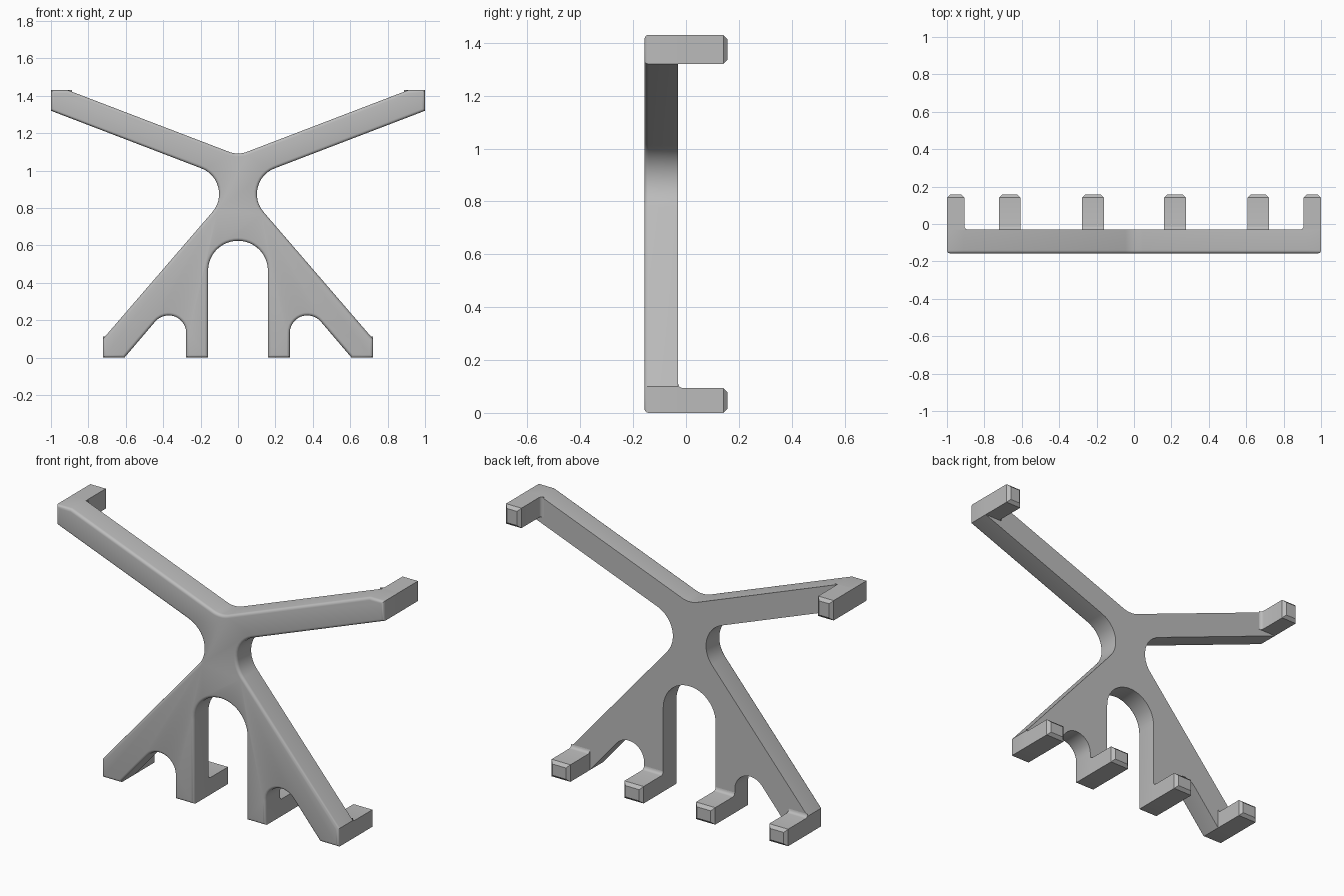
import bpy, bmesh, math
from mathutils import Vector

if "Cube" in bpy.data.objects:
    bpy.data.objects.remove(bpy.data.objects["Cube"], do_unlink=True)

FRONT, BACK, TIP = -0.157, -0.03, 0.157

grey = bpy.data.materials.new("plain grey")
grey.use_nodes = True
grey.diffuse_color = (0.5, 0.5, 0.5, 1)
grey.node_tree.nodes["Principled BSDF"].inputs["Base Color"].default_value = (0.5, 0.5, 0.5, 1)


def rounded(corners, steps=12):
    """Outline from (u, v, radius) corners, each filleted by a tangent arc."""
    out = []
    for i, (u, v, r) in enumerate(corners):
        p = Vector((u, v))
        if r == 0:
            out.append(p)
            continue
        a = (Vector(corners[i - 1][:2]) - p).normalized()
        b = (Vector(corners[(i + 1) % len(corners)][:2]) - p).normalized()
        half = a.angle(b) / 2
        centre = p + (a + b).normalized() * r / math.sin(half)
        start = p + a * r / math.tan(half) - centre
        end = p + b * r / math.tan(half) - centre
        sweep = start.angle(end)
        for k in range(steps + 1):
            t = k / steps
            out.append(centre + (start * math.sin((1 - t) * sweep)
                                 + end * math.sin(t * sweep)) / math.sin(sweep))
    return [p for i, p in enumerate(out) if (p - out[i - 1]).length > 1e-4]


def prism(name, outline, place, lo, hi, bevel_y, width, segments, open_y=None):
    """Extrude an outline from lo to hi and bevel the rim of its face at bevel_y."""
    bm = bmesh.new()
    face = bm.faces.new([bm.verts.new(place(p.x, p.y, lo)) for p in outline])
    top = bmesh.ops.extrude_face_region(bm, geom=[face], use_keep_orig=True)["geom"]
    shift = Vector(place(0, 0, hi)) - Vector(place(0, 0, lo))
    bmesh.ops.translate(bm, vec=shift, verts=[g for g in top if isinstance(g, bmesh.types.BMVert)])
    bmesh.ops.recalc_face_normals(bm, faces=bm.faces)
    if open_y is not None:
        bmesh.ops.delete(bm, context="FACES_ONLY", geom=[
            f for f in bm.faces if all(abs(v.co.y - open_y) < 1e-4 for v in f.verts)])
    rim = [e for e in bm.edges if all(abs(v.co.y - bevel_y) < 1e-4 for v in e.verts)]
    bmesh.ops.bevel(bm, geom=rim, offset=width, segments=segments, profile=0.5, affect="EDGES")
    mesh = bpy.data.meshes.new(name)
    bm.to_mesh(mesh)
    bm.free()
    mesh.materials.append(grey)
    obj = bpy.data.objects.new(name, mesh)
    bpy.context.collection.objects.link(obj)
    bpy.ops.object.select_all(action="DESELECT")
    obj.select_set(True)
    bpy.context.view_layer.objects.active = obj
    bpy.ops.object.shade_smooth_by_angle(angle=math.radians(32))


# Branching front plate: arm, waist, outer leg, small arch, inner leg, tall arch
half = [(0.91, 1.43, 0), (1, 1.43, 0), (1, 1.32, 0), (0, 0.937, 0.147),
        (0.722, 0.1, 0), (0.722, 0, 0), (0.607, 0, 0), (0.277, 0.387, 0.094),
        (0.277, 0, 0), (0.16, 0, 0), (0.16, 0.625, 0.16)]
corners = [(0, 1.082, 0.13)] + half + [(-x, z, r) for x, z, r in reversed(half)]
prism("front_plate", rounded(corners), lambda u, v, w: (u, w, v),
      FRONT, BACK, FRONT, 0.016, 4)

# Pegs reach back from the arm tips and the feet, with a fillet at the root
for side, s in (("left", 1), ("right", -1)):
    arm = [(1, BACK, 0), (1, TIP, 0), (0.906, TIP, 0), (0.906, BACK, 0.018), (0.88, BACK, 0)]
    prism(side + "_arm_peg", rounded(arm, 4), lambda u, v, w: (s * u, v, w),
          1.32, 1.43, TIP, 0.016, 1, BACK)
    foot = [(BACK, 0, 0), (TIP, 0, 0), (TIP, 0.094, 0), (BACK, 0.094, 0.018), (BACK, 0.12, 0)]
    for part, lo, hi in (("outer", 0.607, 0.722), ("inner", 0.16, 0.277)):
        prism(f"{side}_{part}_foot_peg", rounded(foot, 4), lambda u, v, w: (s * w, u, v),
              lo, hi, TIP, 0.016, 1, BACK)
